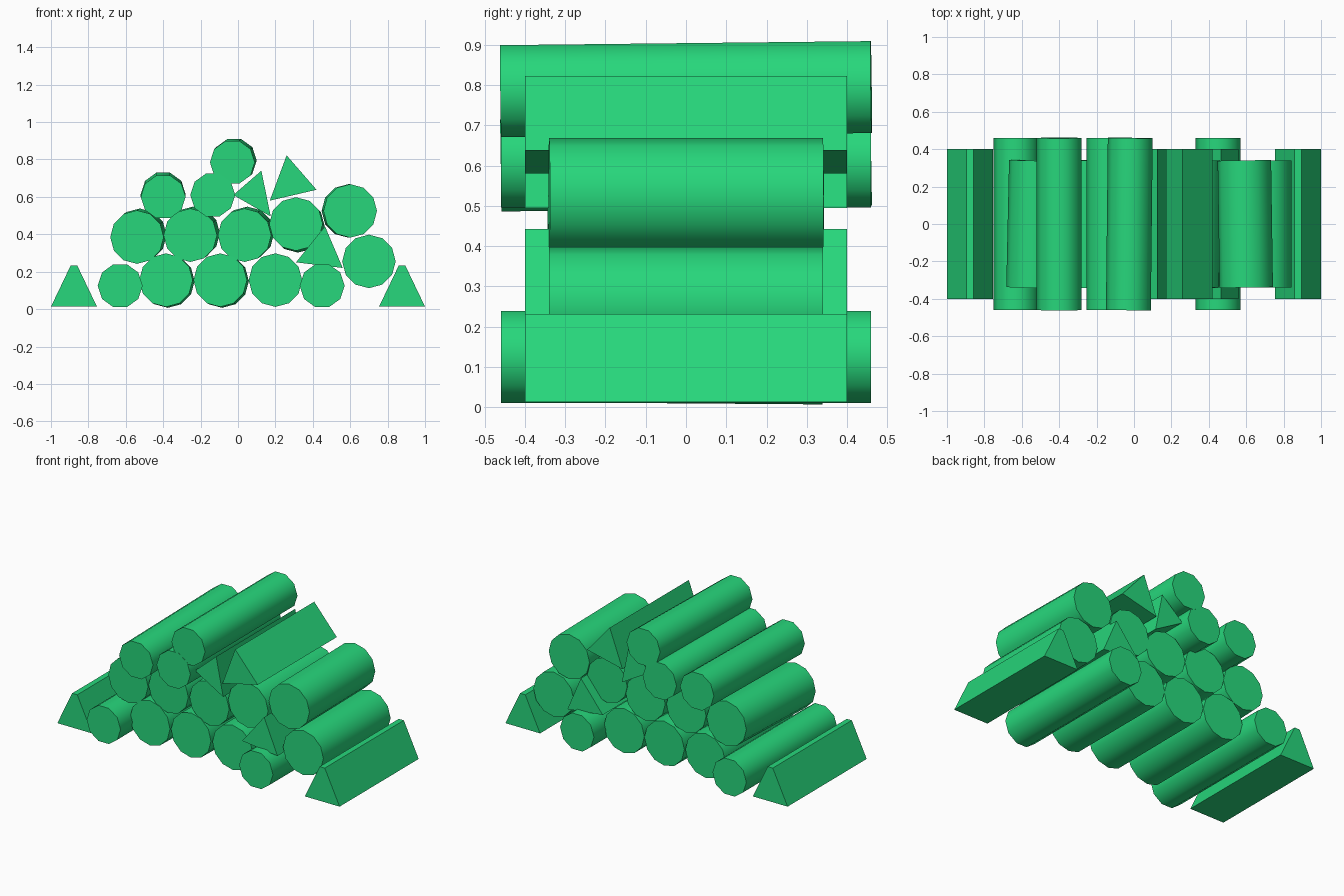
import bpy
import bmesh
import math
from mathutils import Vector, Matrix

cube = bpy.data.objects.get("Cube")
if cube:
    bpy.data.objects.remove(cube, do_unlink=True)

green = bpy.data.materials.new("bright_green")
green.use_nodes = True
green.diffuse_color = (0.02, 0.68, 0.2, 1)
green.node_tree.nodes["Principled BSDF"].inputs["Base Color"].default_value = (0.02, 0.68, 0.2, 1)


def finish(name, bm):
    bmesh.ops.recalc_face_normals(bm, faces=bm.faces)
    mesh = bpy.data.meshes.new(name)
    bm.to_mesh(mesh)
    bm.free()
    mesh.materials.append(green)
    obj = bpy.data.objects.new(name, mesh)
    bpy.context.collection.objects.link(obj)
    return obj


def log(name, x, z, radius, half, sides, dx=0, dz=0):
    """Round log from the front point (x, z), its far end shifted by (dx, dz)."""
    axis = Vector((dx, 2 * half, dz))
    spin = Matrix.Rotation(math.pi / 2, 4, 'Z')
    turn = axis.to_track_quat('Z', 'Y').to_matrix().to_4x4()
    place = Matrix.Translation((x + dx / 2, 0, z + dz / 2))
    bm = bmesh.new()
    bmesh.ops.create_cone(bm, cap_ends=True, segments=sides, radius1=radius,
                          radius2=radius, depth=axis.length,
                          matrix=place @ turn @ spin)
    obj = finish(name, bm)
    bpy.ops.object.select_all(action='DESELECT')
    obj.select_set(True)
    bpy.context.view_layer.objects.active = obj
    bpy.ops.object.shade_smooth_by_angle(angle=math.radians(45))


def wedge(name, outline, half=0.4):
    """Split log: an outline in x and z, extruded along y."""
    bm = bmesh.new()
    face = bm.faces.new([bm.verts.new((x, -half, z)) for x, z in outline])
    grown = bmesh.ops.extrude_face_region(bm, geom=[face])["geom"]
    verts = [v for v in grown if isinstance(v, bmesh.types.BMVert)]
    bmesh.ops.translate(bm, verts=verts, vec=(0, 2 * half, 0))
    finish(name, bm)


# Long thin logs
for i, (x, z, dx, dz) in enumerate([
        (-0.63, 0.125, 0, 0), (0.45, 0.125, 0, 0), (-0.4, 0.6, 0, 0.015),
        (-0.135, 0.61, 0, 0), (-0.03, 0.785, 0.01, 0.01)]):
    log(f"thin_log_{i + 1}", x, z, 0.12, 0.46, 10, dx, dz)

# Short thick logs
for i, (x, z, dx, dz) in enumerate([
        (-0.385, 0.155, 0.01, -0.005), (-0.095, 0.155, 0.01, -0.005),
        (0.2, 0.155, 0, 0), (-0.54, 0.385, 0.015, 0.01),
        (-0.255, 0.395, 0.015, 0.01), (0.035, 0.395, 0.015, 0.01),
        (0.31, 0.455, 0.01, -0.01), (0.7, 0.255, 0, 0),
        (0.6, 0.525, -0.01, 0)]):
    log(f"thick_log_{i + 1}", x, z, 0.143, 0.34, 12, dx, dz)

# Split logs on the ground at both ends
for side, cx in (("right", -0.877), ("left", 0.877)):
    wedge(f"{side}_end_wedge", [(cx - 0.123, 0.013), (cx + 0.123, 0.013),
                                (cx + 0.018, 0.232), (cx - 0.018, 0.232)])

# Split logs leaning in the stack
wedge("upper_wedge", [(0.26, 0.822), (0.42, 0.638), (0.17, 0.58)])
wedge("middle_wedge", [(0.125, 0.74), (0.175, 0.495), (-0.025, 0.61)])
wedge("lower_wedge", [(0.465, 0.443), (0.56, 0.22), (0.31, 0.25)])
